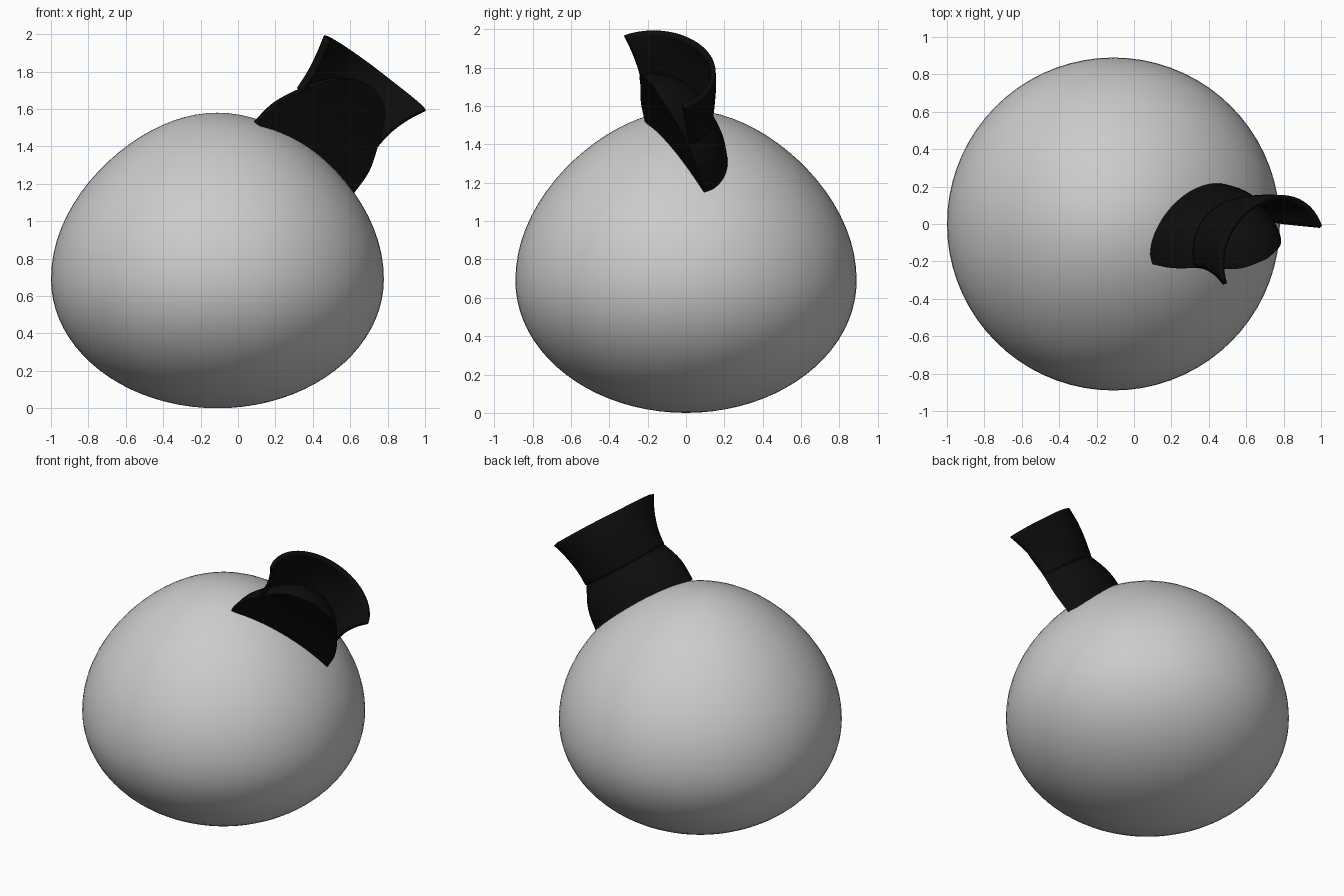
import bpy, math
from mathutils import Vector

if "Cube" in bpy.data.objects:
    bpy.data.objects.remove(bpy.data.objects["Cube"])


def material(name, color):
    m = bpy.data.materials.new(name)
    m.diffuse_color = (*color, 1)
    m.use_nodes = True
    m.node_tree.nodes["Principled BSDF"].inputs["Base Color"].default_value = m.diffuse_color
    return m


grey = material("pale grey", (0.6, 0.6, 0.6))
black = material("black", (0.004, 0.004, 0.004))


def make(name, verts, faces, mat, angle):
    me = bpy.data.meshes.new(name)
    me.from_pydata(verts, [], faces)
    me.validate()
    me.materials.append(mat)
    ob = bpy.data.objects.new(name, me)
    bpy.context.collection.objects.link(ob)
    bpy.ops.object.select_all(action='DESELECT')
    ob.select_set(True)
    bpy.context.view_layer.objects.active = ob
    bpy.ops.object.mode_set(mode='EDIT')
    bpy.ops.mesh.select_all(action='SELECT')
    bpy.ops.mesh.remove_doubles(threshold=0.0005)
    bpy.ops.mesh.normals_make_consistent(inside=False)
    bpy.ops.object.mode_set(mode='OBJECT')
    bpy.ops.object.shade_smooth_by_angle(angle=math.radians(angle))
    return ob


def loft(rings, closed):
    """Quads between successive rings of equal length."""
    k = len(rings[0])
    verts = [v for r in rings for v in r]
    faces = []
    for i in range(len(rings) - 1):
        for j in range(k if closed else k - 1):
            a, b = i * k + j, i * k + (j + 1) % k
            faces.append((a, b, b + k, a + k))
    return verts, faces


# round body: egg profile, flatter below and slightly pointed above
rings = []
for i in range(41):
    t = -math.pi / 2 + math.pi * i / 40
    s, c = math.sin(t), math.cos(t)
    z = 0.69 + (0.89 if s > 0 else 0.69) * s
    r = 0.89 * c * (1 - 0.145 * s * s if s > 0 else 1)
    rings.append([(-0.11 + r * math.cos(a), r * math.sin(a), z)
                  for a in (2 * math.pi * j / 72 for j in range(72))])
make("round_body", *loft(rings, True), grey, 40)

# hat frame: U across, F to its front, N outward from the body
C = Vector((0.36, -0.06, 1.335))
U = Vector((0.733, 0.437, -0.522)).normalized()
N = Vector((0.58, 0, 0.815)).normalized()
F = U.cross(N)


def local(u, f, n):
    return C + U * u + F * f + N * n


def interp(table, x):
    """Smooth (Catmull-Rom) lookup over uniform parameter 0..1."""
    m = len(table) - 1
    i = min(int(x * m), m - 1)
    t = x * m - i
    g = lambda j: Vector(table[max(0, min(m, j))])
    p0, p1, p2, p3 = g(i - 1), g(i), g(i + 1), g(i + 2)
    return 0.5 * (2 * p1 + (p2 - p0) * t + (2 * p0 - 5 * p1 + 4 * p2 - p3) * t * t
                  + (3 * p1 - p0 - 3 * p2 + p3) * t ** 3)


def half_rings(table, steps, crown=0.0):
    """Half-ellipse sections; table rows: (n, half width, front f, back f)."""
    out = []
    for i in range(steps + 1):
        n, w, f0, f1 = interp(table, i / steps)
        ring = []
        for j in range(33):
            a = math.pi * j / 32
            s = math.sin(a)
            ring.append(local(w * math.cos(a), f0 + (f1 - f0) * s,
                              n + crown * s * i / steps))
        out.append(ring)
    return out


# domed hood with a flat arched front
hood = [(0.0, 0.355, 0.0, -0.26), (0.14, 0.34, 0.03, -0.24),
        (0.28, 0.28, 0.06, -0.18), (0.40, 0.21, 0.10, -0.11),
        (0.48, 0.13, 0.13, 0.0), (0.52, 0.0, 0.14, 0.12)]
make("hat_hood", *loft(half_rings(hood, 20), True), black, 40)

# upturned brim standing behind the hood
brim = [(0.28, 0.275, 0.05, -0.17), (0.38, 0.282, 0.065, -0.185),
        (0.49, 0.31, 0.09, -0.19), (0.587, 0.35, 0.12, -0.18)]
ob = make("hat_brim", *loft(half_rings(brim, 12, 0.025), False), black, 40)
mod = ob.modifiers.new("thickness", 'SOLIDIFY')
mod.thickness = 0.025
mod.offset = 0
